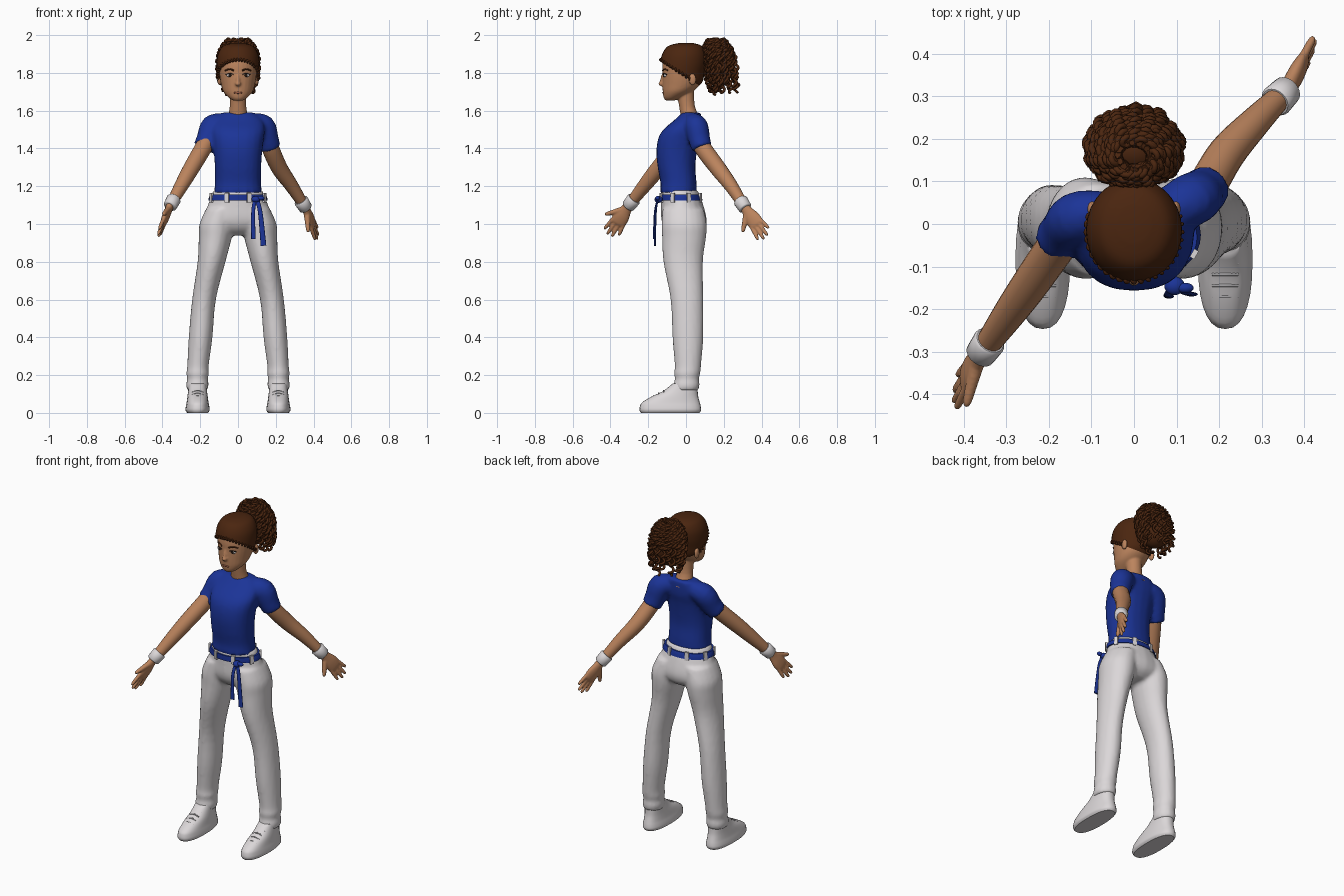
import bpy
import bmesh
import math
import random
from mathutils import Vector, Matrix

random.seed(4)
cube = bpy.data.objects.get("Cube")
if cube:
    bpy.data.objects.remove(cube, do_unlink=True)


def material(name, r, g, b):
    mat = bpy.data.materials.new(name)
    mat.use_nodes = True
    mat.diffuse_color = (r, g, b, 1)
    shader = next(n for n in mat.node_tree.nodes if n.type == 'BSDF_PRINCIPLED')
    shader.inputs["Base Color"].default_value = (r, g, b, 1)
    shader.inputs["Roughness"].default_value = .8
    return mat


SKIN = material("warm skin", .50, .23, .11)
HAIR = material("dark brown hair", .07, .019, .005)
BLUE = material("royal blue cloth", .011, .034, .31)
WHITE = material("off white cloth", .71, .68, .69)
GREY = material("lace grey", .42, .41, .42)
SOLE = material("tan sole", .42, .19, .09)
LIPS = material("lip brown", .33, .11, .06)
DARK = material("dark iris", .02, .01, .006)


def spline(rings, steps):
    """Smooth interpolation through rows of numbers."""
    out = []
    last = len(rings) - 1
    for i in range(last):
        a, b, c, d = (rings[max(0, min(last, i + k))] for k in (-1, 0, 1, 2))
        for s in range(steps):
            t = s / steps
            out.append([q + t / 2 * (r - p + t * (2 * p - 5 * q + 4 * r - w + t * (3 * (q - r) + w - p)))
                        for p, q, r, w in zip(a, b, c, d)])
    return out + [list(rings[-1])]


def loft(bm, rings, wide=None, sides=20, steps=4, power=2.0):
    """Skin ellipses (x, y, z, ra, rb): level ones, or across the path if wide is given."""
    rows = spline(rings, steps)
    centres = [Vector(r[:3]) for r in rows]
    loops = []
    for i, row in enumerate(rows):
        u, v = Vector((1, 0, 0)), Vector((0, 1, 0))
        if wide is not None:
            t = (centres[min(i + 1, len(rows) - 1)] - centres[max(i - 1, 0)]).normalized()
            u = Vector(wide)
            u = (u - t * u.dot(t)).normalized()
            v = t.cross(u)
        loop = []
        for k in range(sides):
            a = math.tau * k / sides
            c, s = math.cos(a), math.sin(a)
            c = math.copysign(abs(c) ** (2 / power), c)
            s = math.copysign(abs(s) ** (2 / power), s)
            loop.append(bm.verts.new(centres[i] + u * c * row[3] + v * s * row[4]))
        loops.append(loop)
    for lo, hi in zip(loops, loops[1:]):
        for k in range(sides):
            j = (k + 1) % sides
            bm.faces.new((lo[k], lo[j], hi[j], hi[k]))
    bm.faces.new(loops[0][::-1])
    bm.faces.new(loops[-1])


def ball(bm, centre, radii):
    m = Matrix.Translation(centre) @ Matrix.Diagonal((*radii, 1))
    bmesh.ops.create_uvsphere(bm, u_segments=20, v_segments=12, radius=1, matrix=m)


def finish(name, bm, *mats, voxel=0):
    """Turn the mesh into a smooth object; a voxel size fuses overlapping pieces."""
    bmesh.ops.recalc_face_normals(bm, faces=bm.faces)
    me = bpy.data.meshes.new(name)
    bm.to_mesh(me)
    bm.free()
    ob = bpy.data.objects.new(name, me)
    bpy.context.collection.objects.link(ob)
    if voxel:
        mod = ob.modifiers.new("fuse", 'REMESH')
        mod.mode = 'VOXEL'
        mod.voxel_size = voxel
        relax = ob.modifiers.new("relax", 'SMOOTH')
        relax.iterations = 4
        bpy.context.view_layer.update()
        graph = bpy.context.evaluated_depsgraph_get()
        baked = bpy.data.meshes.new_from_object(ob.evaluated_get(graph))
        ob.modifiers.clear()
        ob.data = baked
    ob.data.materials.clear()
    for mat in mats:
        ob.data.materials.append(mat)
    bpy.ops.object.select_all(action='DESELECT')
    ob.select_set(True)
    bpy.context.view_layer.objects.active = ob
    bpy.ops.object.shade_smooth_by_angle(angle=math.radians(50))
    return ob


def level(rows, grow=0):
    """Centred level rings from (z, y, rx, ry)."""
    return [(0, y, z, rx + grow, ry + grow) for z, y, rx, ry in rows]


# Trousers: hips and two legs fused together
bm = bmesh.new()
loft(bm, level([(1.18, -.035, .13, .097), (1.1, -.02, .16, .112), (1.02, -.01, .188, .12),
                (.97, -.005, .15, .1), (.94, -.005, .08, .06)]))
for side in (1, -1):
    leg = [(.085, -.015, 1.08, .085, .11), (.112, -.01, 1, .092, .12), (.12, -.01, .93, .088, .117),
           (.14, -.015, .8, .074, .105), (.18, .005, .6, .063, .087), (.198, .01, .4, .063, .082),
           (.212, .01, .25, .057, .07), (.214, .006, .21, .06, .07), (.214, .005, .18, .055, .064),
           (.215, .003, .15, .06, .07), (.216, 0, .12, .055, .066)]
    loft(bm, [(side * x, *rest) for x, *rest in leg])
finish("trousers", bm, WHITE, voxel=.011)

# Shirt: body and two sleeves fused together
bm = bmesh.new()
loft(bm, level([(1.165, -.04, .128, .098), (1.22, -.04, .122, .096), (1.3, -.05, .123, .1),
                (1.38, -.05, .128, .107), (1.45, -.04, .137, .108), (1.5, -.02, .142, .1),
                (1.55, .01, .13, .072), (1.59, .03, .085, .05)]), power=2.3)
loft(bm, [(.07, .03, 1.535, .05, .05), (.13, .055, 1.515, .067, .062), (.155, .07, 1.45, .06, .058),
          (.172, .085, 1.4, .056, .054)], wide=(1, 0, .5))
loft(bm, [(-.07, .03, 1.535, .05, .05), (-.13, .015, 1.515, .067, .062), (-.16, -.015, 1.45, .06, .058),
          (-.183, -.04, 1.405, .056, .054)], wide=(1, 0, -.5))
finish("shirt", bm, BLUE, voxel=.011)

# Arms, wristbands and hands
arms = {
    "left": ([(.13, .05, 1.5, .046), (.168, .085, 1.41, .046), (.217, .165, 1.3, .044),
              (.285, .24, 1.2, .036), (.358, .313, 1.085, .026)], (.422, .422, .93), (.372, .30, .955)),
    "right": ([(-.13, .01, 1.5, .046), (-.18, -.05, 1.41, .046), (-.25, -.15, 1.29, .043),
               (-.307, -.23, 1.19, .036), (-.36, -.305, 1.095, .026)], (-.422, -.405, .94), (-.395, -.43, 1.05)),
}
for label, (path, tip, thumb) in arms.items():
    bm = bmesh.new()
    loft(bm, [(*p, p[3]) for p in path], wide=(0, 0, 1))
    finish(label + "_arm", bm, SKIN)

    wrist, elbow = Vector(path[-1][:3]), Vector(path[-2][:3])
    up = (elbow - wrist).normalized()
    bm = bmesh.new()
    loft(bm, [(*(wrist + up * h), r, r) for h, r in ((-.005, .031), (0, .036), (.05, .039), (.056, .034))],
         wide=(0, 0, 1), steps=1)
    finish(label + "_wristband", bm, WHITE)

    tip, thumb = Vector(tip), Vector(thumb)
    along = tip - wrist
    d = along.normalized()
    w = thumb - wrist
    w = (w - d * w.dot(d)).normalized()
    bm = bmesh.new()
    loft(bm, [(*(wrist + along * f), ra, rb) for f, ra, rb in
              ((-.1, .024, .022), (.12, .03, .02), (.35, .042, .02), (.55, .042, .016), (.62, .034, .01))], wide=w)
    for k, reach in enumerate((.93, 1.02, 1, .86)):
        base = wrist + along * .48 + w * (.03 - .02 * k)
        end = wrist + along * reach + w * (.042 - .028 * k)
        loft(bm, [(*base.lerp(end, f), r, r) for f, r in ((0, .011), (.5, .0105), (.9, .009), (1, .004))],
             wide=w, sides=10, steps=2)
    root = wrist + along * .15 + w * .012
    loft(bm, [(*root.lerp(thumb, f), r, r) for f, r in ((0, .018), (.5, .014), (.88, .011), (1, .004))],
         wide=d, sides=10, steps=2)
    finish(label + "_hand", bm, SKIN, voxel=.0045)

# Head with neck, nose and ears fused together
skull = [(1.653, -.085, .022, .022), (1.668, -.072, .048, .046), (1.7, -.045, .077, .078),
         (1.74, -.025, .09, .1), (1.79, -.02, .098, .105), (1.84, -.015, .101, .11),
         (1.89, -.01, .094, .103), (1.93, -.005, .068, .078), (1.945, 0, .025, .03)]
bm = bmesh.new()
loft(bm, level(skull), sides=28)
loft(bm, level([(1.55, .03, .06, .055), (1.62, .006, .044, .042), (1.72, -.005, .045, .048)]))
ball(bm, (0, -.128, 1.742), (.016, .019, .012))
loft(bm, [(0, -.12, 1.8, .006, .006), (0, -.128, 1.77, .008, .008), (0, -.132, 1.745, .01, .01)])
for side in (1, -1):
    ball(bm, (side * .098, .035, 1.765), (.012, .02, .032))
finish("head", bm, SKIN, voxel=.0055)

# Face details
for side, label in ((1, "left"), (-1, "right")):
    bm = bmesh.new()
    ball(bm, (side * .043, -.109, 1.787), (.018, .01, .009))
    finish(label + "_eye", bm, WHITE)
    bm = bmesh.new()
    ball(bm, (side * .043, -.1165, 1.787), (.008, .005, .0085))
    finish(label + "_iris", bm, DARK)
    for part, mat, thick, line in (
            ("_eyebrow", HAIR, .0045, [(.022, -.123, 1.812), (.045, -.114, 1.82), (.068, -.096, 1.812)]),
            ("_eyelash", DARK, .0025, [(.023, -.119, 1.791), (.043, -.119, 1.797), (.064, -.102, 1.791)])):
        bm = bmesh.new()
        loft(bm, [(side * x, y, z, thick, thick) for x, y, z in line], wide=(0, 0, 1), sides=8)
        finish(label + part, bm, mat)
bm = bmesh.new()
ball(bm, (0, -.119, 1.695), (.024, .007, .006))
finish("lips", bm, LIPS)

# Hair cap, trimmed along a sloping hairline
bm = bmesh.new()
loft(bm, [(x, y, z + .012, a, b) for x, y, z, a, b in level(skull, .012)], sides=28)
bmesh.ops.bisect_plane(bm, geom=bm.verts[:] + bm.edges[:] + bm.faces[:], plane_co=(0, -.13, 1.865),
                       plane_no=(0, .66, 1), clear_inner=True)
finish("hair_cap", bm, HAIR)

# Ponytail core
bm = bmesh.new()
ball(bm, (0, .172, 1.845), (.098, .08, .122))
finish("ponytail_core", bm, HAIR)


def ringlets(name, strands, thick):
    """Coiled curls along paths given as (function of t, coil radius, turns, points)."""
    curve = bpy.data.curves.new(name, 'CURVE')
    curve.dimensions = '3D'
    curve.bevel_depth = thick
    curve.bevel_resolution = 1
    curve.use_fill_caps = True
    for path, radius, turns, count in strands:
        line = curve.splines.new('POLY')
        line.points.add(count - 1)
        for i, point in enumerate(line.points):
            t = i / (count - 1)
            tangent = (path(t + .01) - path(t - .01)).normalized()
            u = tangent.orthogonal() if abs(tangent.z) > .999 else tangent.cross(Vector((0, 0, 1))).normalized()
            v = tangent.cross(u)
            a = math.tau * turns * t
            point.co = (*(path(t) + (u * math.cos(a) + v * math.sin(a)) * radius), 1)
    curve.materials.append(HAIR)
    bpy.context.collection.objects.link(bpy.data.objects.new(name, curve))


def hanging_curl(azimuth, finish_angle, size):
    def path(t):
        th = .36 + (finish_angle - .36) * t
        c, s = math.cos(th), max(math.sin(th), 0)
        flare = s if c > 0 else math.sqrt(s)
        z = size * .138 * c * (1 if c > 0 else 1.35)
        return Vector((size * .108 * flare * math.cos(azimuth),
                       .178 - .15 * z + size * .085 * flare * math.sin(azimuth), 1.85 + z))
    return path


def hairline(t):
    a = (t * 2 - 1) * 2
    y = -.015 - .117 * math.cos(a)
    return Vector((.108 * math.sin(a), y, 1.868 - .66 * (y + .13)))


ringlets("ponytail_curls", [(hanging_curl(k * 2.4, random.uniform(1.2, 2.65), random.uniform(.9, 1)),
                             .011, random.uniform(6, 8), 56) for k in range(60)], .0075)
ringlets("hairline_curls", [(hairline, .006, 26, 200)], .005)

# Belt, loops, knot and hanging tails
bm = bmesh.new()
loft(bm, level([(1.124, -.026, .157, .114), (1.14, -.028, .154, .112), (1.156, -.031, .148, .109)]), sides=36)
finish("belt", bm, BLUE)
bm = bmesh.new()
for k in range(8):
    a = math.tau * (k + .5) / 8
    spot = Matrix.Translation((.153 * math.cos(a), -.028 + .111 * math.sin(a), 1.14))
    turn = Matrix.Rotation(math.atan2(math.sin(a) * .153, math.cos(a) * .111), 4, 'Z')
    bmesh.ops.create_cube(bm, size=1, matrix=spot @ turn @ Matrix.Diagonal((.012, .022, .05, 1)))
finish("belt_loops", bm, WHITE)
bm = bmesh.new()
ball(bm, (.095, -.145, 1.13), (.024, .022, .018))
ball(bm, (.12, -.15, 1.137), (.02, .012, .012))
loft(bm, [(.09, -.15, 1.13, .01, .005), (.08, -.165, 1.06, .01, .005), (.082, -.17, .92, .012, .005)], wide=(1, 0, 0))
loft(bm, [(.1, -.15, 1.13, .011, .005), (.118, -.16, 1.06, .012, .005), (.135, -.165, .885, .015, .005)], wide=(1, 0, 0))
finish("belt_knot_and_tails", bm, BLUE)

# Shoes with tan undersides and laces
for side, label in ((1, "left"), (-1, "right")):
    bm = bmesh.new()
    shoe = [(-.083, 0, .055, .155), (-.083, .014, .064, .163), (-.083, .035, .062, .161), (-.08, .055, .058, .153),
            (-.06, .085, .054, .125), (-.03, .115, .05, .092), (-.005, .155, .046, .066)]
    loft(bm, [(side * .214, y, z, rx, ry) for y, z, rx, ry in shoe], sides=28, steps=3, power=2.4)
    bm.normal_update()
    for f in bm.faces:
        f.material_index = int(f.calc_center_median().z < .004)
    finish(label + "_shoe", bm, WHITE, SOLE)
    bm = bmesh.new()
    for k in range(4):
        y, z = -.17 + .026 * k, .09 + .014 * k
        loft(bm, [(side * .214 + x, y, z - abs(x) * .3, .004, .004) for x in (-.03, 0, .03)], wide=(0, 0, 1), sides=8)
    finish(label + "_laces", bm, GREY)
